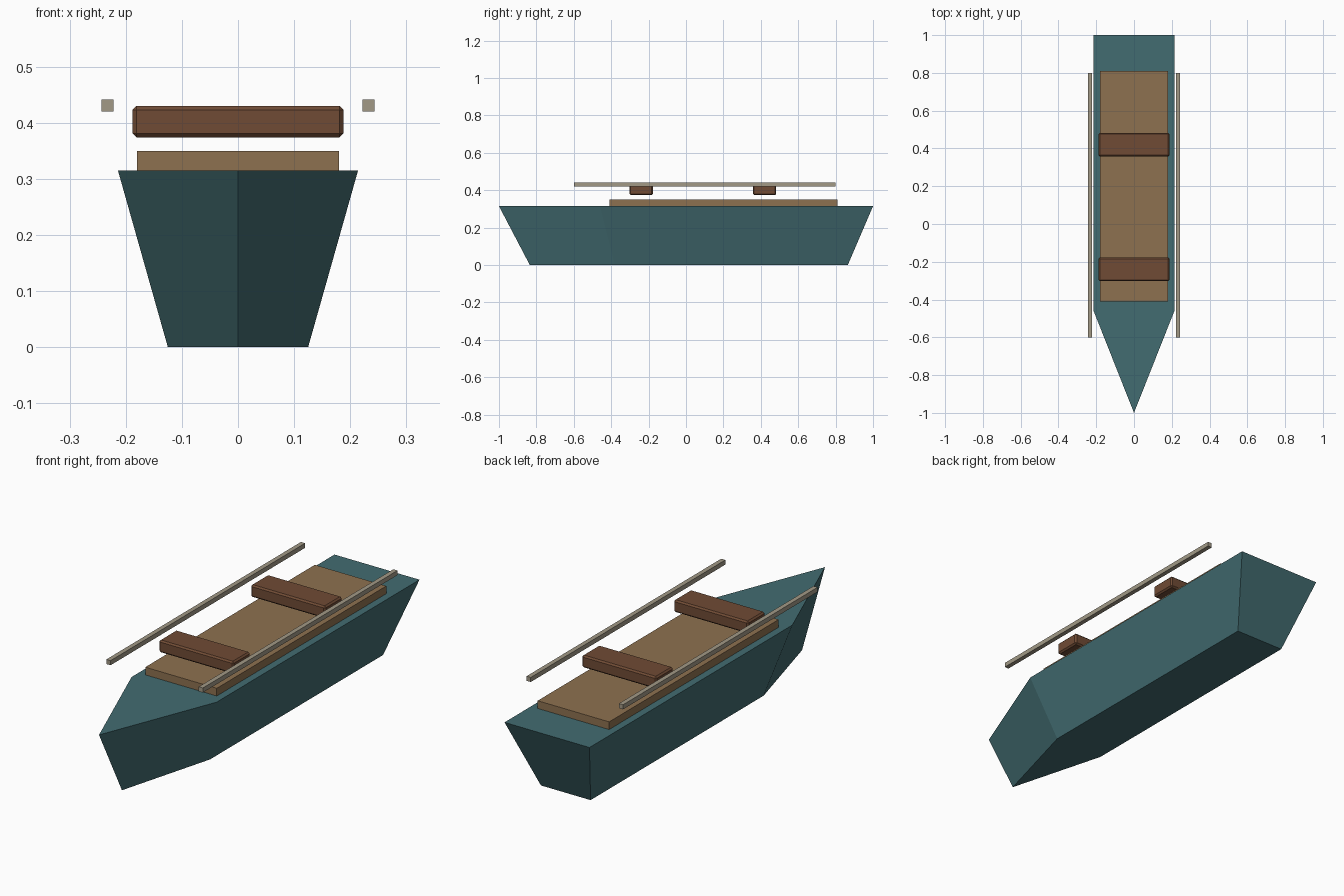
import bpy
import bmesh

if "Cube" in bpy.data.objects:
    bpy.data.objects.remove(bpy.data.objects["Cube"])


def material(name, rgb):
    m = bpy.data.materials.new(name)
    m.diffuse_color = (*rgb, 1)
    m.use_nodes = True
    m.node_tree.nodes["Principled BSDF"].inputs["Base Color"].default_value = m.diffuse_color
    return m


teal = material("teal_paint", (0.055, 0.15, 0.165))
tan = material("tan_wood", (0.27, 0.165, 0.08))
brown = material("brown_wood", (0.16, 0.07, 0.035))
grey = material("weathered_wood", (0.36, 0.32, 0.24))


def finish(name, bm, mat):
    bmesh.ops.recalc_face_normals(bm, faces=bm.faces[:])
    mesh = bpy.data.meshes.new(name)
    bm.to_mesh(mesh)
    bm.free()
    mesh.materials.append(mat)
    obj = bpy.data.objects.new(name, mesh)
    bpy.context.collection.objects.link(obj)
    return obj


def box(name, lo, hi, mat, bevel=0):
    bm = bmesh.new()
    bmesh.ops.create_cube(bm, size=1)
    for v in bm.verts:
        v.co = [(a + b) / 2 + c * (b - a) for a, b, c in zip(lo, hi, v.co)]
    obj = finish(name, bm, mat)
    if bevel:
        mod = obj.modifiers.new("bevel", 'BEVEL')
        mod.width = bevel
        mod.segments = 1
    return obj


def outline(half_width, stern, shoulder, bow, z):
    w = half_width
    return [(0, bow, z), (w, shoulder, z), (w, stern, z), (-w, stern, z), (-w, shoulder, z)]


# Hull: five-sided outline flaring from keel to deck
bm = bmesh.new()
low = [bm.verts.new(p) for p in outline(0.125, 0.865, -0.38, -0.835, 0)]
top = [bm.verts.new(p) for p in outline(0.214, 1.0, -0.46, -1.0, 0.315)]
bm.faces.new(low[::-1])
bm.faces.new(top)
for i in range(5):
    j = (i + 1) % 5
    bm.faces.new((low[i], low[j], top[j], top[i]))
finish("hull", bm, teal)

# Deck boards
box("deck", (-0.18, -0.41, 0.31), (0.18, 0.81, 0.35), tan)

# Bench seats
for name, y in (("front_seat", -0.24), ("rear_seat", 0.42)):
    box(name, (-0.188, y - 0.0625, 0.374), (0.188, y + 0.0625, 0.43), brown, 0.007)

# Side rails
for name, s in (("left_rail", -1), ("right_rail", 1)):
    x = s * 0.2325
    box(name, (x - 0.0105, -0.6, 0.42), (x + 0.0105, 0.8, 0.441), grey)
